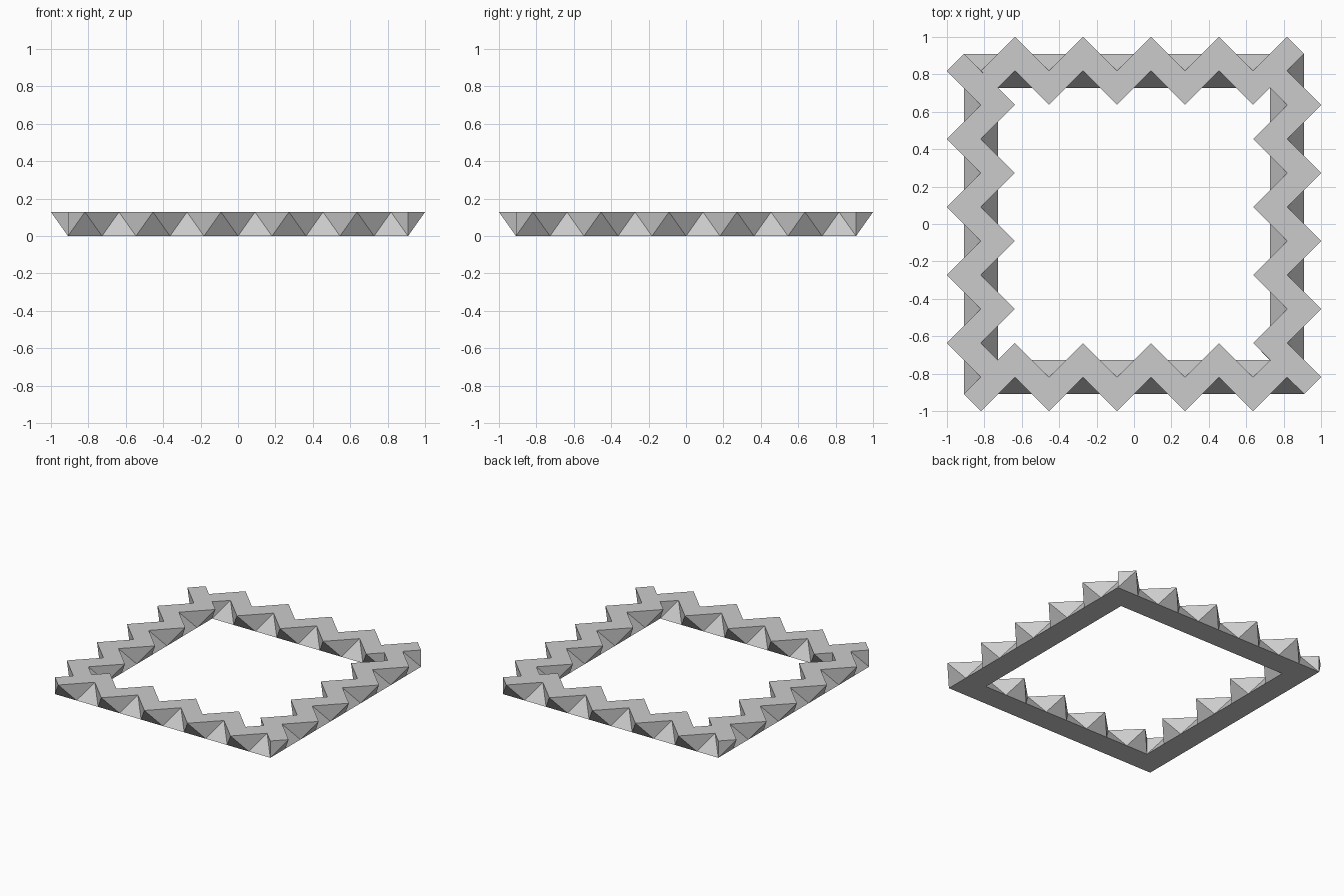
import bpy
import bmesh
from math import pi, sqrt
from mathutils import Matrix, Vector

default = bpy.data.objects.get("Cube")
if default:
    bpy.data.objects.remove(default, do_unlink=True)

UNIT = 2 / 11            # edge length of one truss cell
H = 1 / sqrt(2)          # layer height in cell units
MID, OUT, INN = 4.5, 5.0, 4.0   # centre line and base edges of a bar

grey = bpy.data.materials.new("light_grey")
grey.use_nodes = True
colour = (0.6, 0.6, 0.6, 1)
grey.diffuse_color = colour
grey.node_tree.nodes["Principled BSDF"].inputs["Base Color"].default_value = colour

bm = bmesh.new()


def face(turn, inside, *points):
    """Add a flat face whose normal points away from an inside point."""
    pts = [Vector(p) for p in points]
    normal = (pts[1] - pts[0]).cross(pts[2] - pts[0])
    if normal.dot(pts[0] - Vector(inside)) < 0:
        pts.reverse()
    bm.faces.new([bm.verts.new(turn @ p) for p in pts])


def cell(turn, p, side, last):
    """One square-based cell with a peak leaning out (side 1) or in (side -1)."""
    core = (p, MID, H / 2)
    near, far, peak_y = MID + side / 2, MID - side / 2, MID + side
    top, peak = (p, MID, H), (p, peak_y, H)
    # base
    face(turn, core, (p - .5, INN, 0), (p + .5, INN, 0),
         (p + .5, OUT, 0), (p - .5, OUT, 0))
    # overhanging face under the peak
    face(turn, core, (p - .5, near, 0), (p + .5, near, 0), peak)
    # sloping face in the notch behind it
    if not last:
        face(turn, core, (p - .5, far, 0), (p + .5, far, 0), top)
    # flat top and upright wall on each flank
    for d in (-1, 1):
        if last and d == 1:
            continue
        tip = (p + d, MID, H)
        face(turn, core, top, peak, tip)
        face(turn, core, peak, tip, (p + d / 2, near, 0))


def bar_ends(turn):
    """Close both corners of a bar."""
    inside = (MID, OUT, H / 2)
    top, peak = (MID, MID, H), (MID, MID + 1, H)
    upper, lower = (OUT, OUT, H), (OUT, OUT, 0)
    face(turn, inside, top, peak, upper)
    face(turn, inside, peak, upper, lower)
    face(turn, inside, upper, top, lower)
    face(turn, inside, (OUT, INN, 0), lower, top)
    # small inner fillet at the starting corner
    inside = (-MID, MID, H / 2)
    start, end, corner = (-MID, MID, H), (1 - MID, MID, H), (-INN, INN, H)
    face(turn, inside, start, end, corner)
    face(turn, inside, end, corner, (-INN, INN, 0))


# Four equal bars, turned around the centre
for quarter in range(4):
    turn = Matrix.Rotation(quarter * pi / 2, 4, "Z")
    for i in range(9):
        cell(turn, i - 3.5, 1 if i % 2 == 0 else -1, i == 8)
    bar_ends(turn)

bmesh.ops.scale(bm, vec=(UNIT, UNIT, UNIT), verts=bm.verts)
bmesh.ops.remove_doubles(bm, verts=bm.verts, dist=0.0005)

mesh = bpy.data.meshes.new("zigzag_frame")
bm.to_mesh(mesh)
bm.free()
mesh.materials.append(grey)
frame = bpy.data.objects.new("zigzag_frame", mesh)
bpy.context.collection.objects.link(frame)
